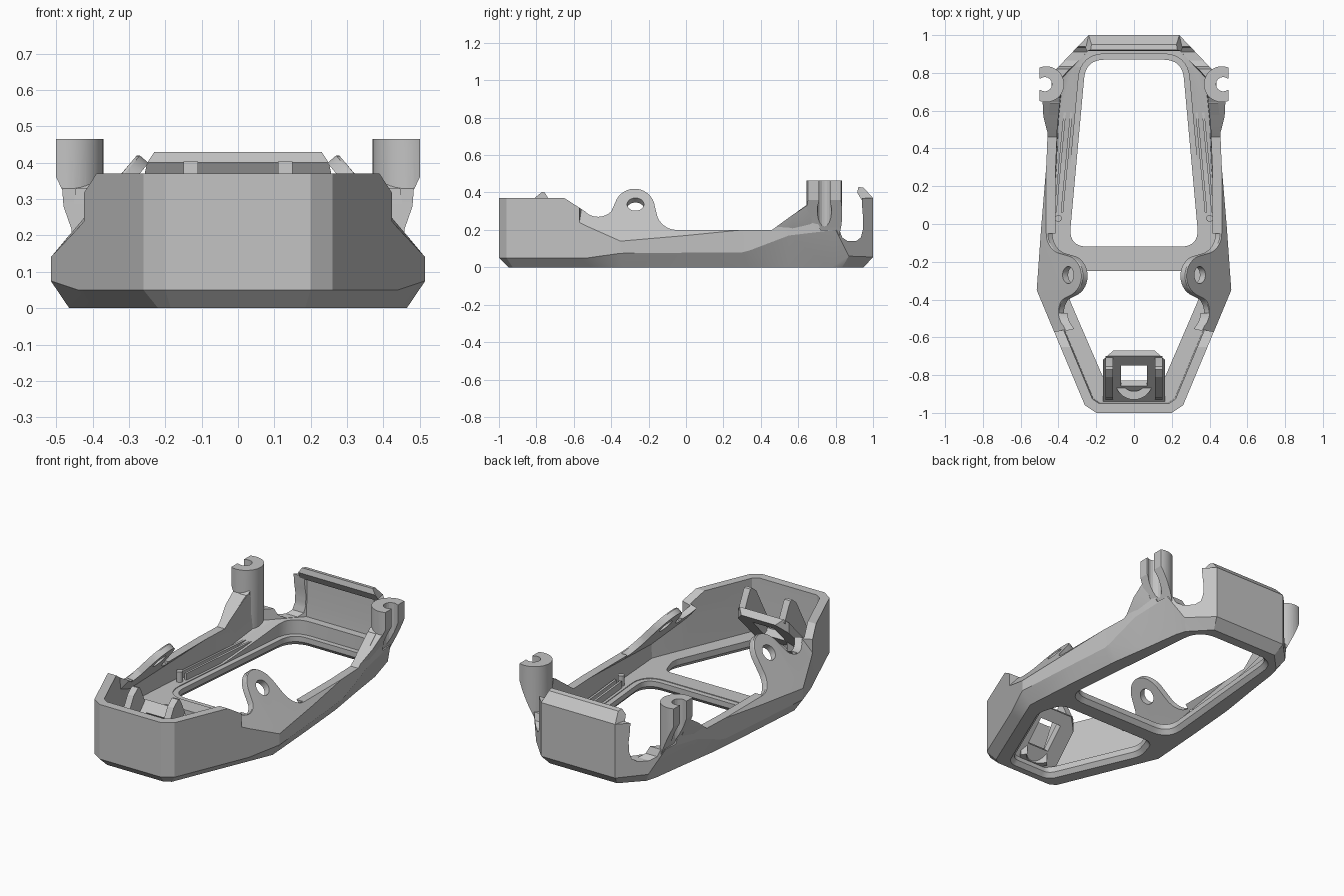
import bpy
import bmesh
import math
from mathutils import Vector

if "Cube" in bpy.data.objects:
    bpy.data.objects.remove(bpy.data.objects["Cube"])

grey = bpy.data.materials.new("plain grey")
grey.use_nodes = True
grey.diffuse_color = (0.55, 0.55, 0.55, 1)
grey.node_tree.nodes["Principled BSDF"].inputs["Base Color"].default_value = grey.diffuse_color
parts = []


def loft(name, rings, keep=True):
    """Closed solid through rings of equal length."""
    bm = bmesh.new()
    loops = [[bm.verts.new(p) for p in ring] for ring in rings]
    n = len(loops[0])
    for low, high in zip(loops, loops[1:]):
        for i in range(n):
            j = (i + 1) % n
            bm.faces.new((low[i], low[j], high[j], high[i]))
    bm.faces.new(loops[0][::-1])
    bm.faces.new(loops[-1])
    bmesh.ops.recalc_face_normals(bm, faces=bm.faces)
    bmesh.ops.triangulate(bm, faces=bm.faces)
    mesh = bpy.data.meshes.new(name)
    bm.to_mesh(mesh)
    bm.free()
    mesh.materials.append(grey)
    obj = bpy.data.objects.new(name, mesh)
    bpy.context.collection.objects.link(obj)
    if keep:
        parts.append(obj)
    return obj


def prism(name, pts, axis, a, b, keep=True):
    place = {"x": lambda p, t: (t, p[0], p[1]),
             "y": lambda p, t: (p[0], t, p[1]),
             "z": lambda p, t: (p[0], p[1], t)}[axis]
    return loft(name, [[place(p, t) for p in pts] for t in (a, b)], keep)


def boolean(obj, tool, operation="DIFFERENCE"):
    mod = obj.modifiers.new("cut", "BOOLEAN")
    mod.operation, mod.object, mod.solver = operation, tool, "EXACT"
    bpy.context.view_layer.objects.active = obj
    bpy.ops.object.modifier_apply(modifier=mod.name)
    bpy.data.objects.remove(tool)


def mirror(obj):
    obj.modifiers.new("mirror", "MIRROR")


def arc(cx, cy, r, start, end, n=12):
    angles = [math.radians(start + (end - start) * i / n) for i in range(n + 1)]
    return [(cx + r * math.cos(t), cy + r * math.sin(t)) for t in angles]


def inset(pts, d):
    """Offset a counter-clockwise outline inwards."""
    out = []
    for i, p in enumerate(pts):
        p = Vector(p)
        e = (p - Vector(pts[i - 1])).normalized()
        f = (Vector(pts[(i + 1) % len(pts)]) - p).normalized()
        m, n = Vector((-e.y, e.x)), Vector((-f.y, f.x))
        out.append(p + (m + n) * d / (1 + m.dot(n)))
    return out


def rounded(pts, r, n=8):
    out = []
    for i, p in enumerate(pts):
        p = Vector(p)
        a = p + (Vector(pts[i - 1]) - p).normalized() * r
        b = p + (Vector(pts[(i + 1) % len(pts)]) - p).normalized() * r
        for k in range(n + 1):
            t = k / n
            out.append(a * (1 - t) ** 2 + p * 2 * t * (1 - t) + b * t * t)
    return out


# Outline stations: x, y, lower chamfer height, upper edge height, leaning wall, floor height
LEAN, TOP = 0.845, 0.5
stations = [(0.2, -1, .05, .25, 0, .06), (0.26, -.96, .05, .25, 0, .06),
            (.423, -.57, .05, .24, 0, .06), (.44, -.53, .05, .22, 1, .06),
            (.515, -.35, .075, .14, 1, .06), (.49, 0, .078, .17, 1, .06),
            (.465, .3, .08, .2, 1, .06), (.463, .34, .09, .2, 0, .06),
            (.455, .55, .17, .21, 0, .09), (.43, .8, .2, .22, 0, .138),
            (.364, .87, .06, .22, 0, .138), (.24, 1, .055, .22, 0, .138)]
full = stations + [(-x, *rest) for x, *rest in reversed(stations)]
outline = [(s[0], s[1]) for s in full]
crown = [(math.copysign(abs(x) - lean * LEAN * (TOP - z), x), y)
         for x, y, _, z, lean, _ in full]
lower = [s[2] for s in full]
upper = [s[3] for s in full]
floor = [s[5] for s in full]


def ring(pts, heights):
    return [(p[0], p[1], h) for p, h in zip(pts, heights)]


def flat(pts, z):
    return ring(pts, [z] * len(pts))


# Main frame, its base drawn in further where the lower chamfer is tall
base = [(p[0] - math.copysign(.3 * max(0, h - .08), p[0]), p[1])
        for p, h in zip(inset(outline, .05), lower)]
frame = loft("frame", [flat(base, 0), ring(outline, lower),
                       ring(outline, upper), flat(crown, TOP)])

# Side silhouette: front wall, lugs, low rails, post ramps, rear gaps
lug = arc(-.275, .31, .11, 150, 20, 16) + arc(-.05, .31, .11, 200, 270)
edge = [(-1.2, .37), (-.65, .37)] + arc(-.47, .37, .1, 225, 315) + lug
edge += [(.46, .2), (.64, .33), (.67, .33), (.72, .2), (.82, .2), (.835, .16), (.865, .14),
         (.91, .14), (.935, .16), (.945, .2), (.947, .26), (.942, .32), (.94, .37),
         (1.2, .37), (1.2, .9), (-1.2, .9)]
boolean(frame, prism("silhouette_cutter", edge, "x", -.8, .8, False))

# Hollow interior above the floor ledge
boolean(frame, loft("cavity_cutter", [ring(inset(outline, .055), floor),
                                      ring(inset(outline, .05), upper),
                                      flat(inset(crown, .05), TOP)], False))

# Floor openings either side of the crossbar, the rear one with a step
rear_opening = rounded([(-.345, -.12), (.345, -.12), (.255, .87), (-.255, .87)], .1)
front_opening = rounded([(-.13, -.89), (.13, -.89), (.35, -.38),
                         (.31, -.25), (-.31, -.25), (-.35, -.38)], .04)
for opening in (rear_opening, front_opening):
    rings = [flat(inset(opening, -.03), -.01), flat(opening, .025), flat(opening, .15)]
    boolean(frame, loft("opening_cutter", rings, False))
step = inset(rear_opening, -.03)
boolean(frame, prism("step_cutter", step, "z", .056, .19, False))

# Lug rims squared to their leaning faces, and holes through them
rim = arc(-.47, .37, .1, 270, 315) + lug + [(-.05, .6), (-.47, .6)]
for side in (-1, 1):
    normal = Vector((side, 0, LEAN)).normalized()
    face = [Vector((side * (.515 - LEAN * (z - .13)), y, z)) for y, z in rim]
    boolean(frame, loft("rim_cutter", [[p + normal * t for p in face] for t in (-.11, .1)], False))
    bpy.ops.mesh.primitive_cylinder_add(vertices=32, radius=.045, depth=.3,
                                        location=(side * .335, -.27, .325),
                                        rotation=(0, side * math.atan2(1, LEAN), 0))
    boolean(frame, bpy.context.object)

# Rear wall lip with tapered ends
lip_section = [(.24, 1, .37), (.225, .95, .425), (.23, .922, .43), (.25, .915, .40),
               (.26, .942, .355), (.25, .97, .34)]
loft("rear_lip", [[(side * x, y, z) for x, y, z in lip_section] for side in (-1, 1)])

# Rear posts: cropped cylinders with an outward slot
post = prism("rear_post", arc(.465, .74, .095, 0, 350, 35), "z", .05, .465)
crop = [(.3, .1), (.37, .1), (.4, .14), (.43, .21), (.5, .36), (.5, .6), (.3, .6)]
boolean(post, prism("crop_cutter", crop, "y", .5, 1, False), "INTERSECT")
slot = [(.6, .77)] + arc(.472, .74, .038, 52, 308) + [(.6, .71)]
boolean(post, prism("slot_cutter", slot, "z", .21, .6, False))
mirror(post)

# Flared ramps in front of the posts
ramp = loft("post_ramp", [[(.41, .46, .2), (.452, .46, .2), (.452, .46, .17), (.41, .46, .12)],
                          [(.4, .57, .28), (.48, .57, .28), (.45, .57, .2), (.4, .57, .12)],
                          [(.39, .67, .345), (.485, .67, .345), (.435, .67, .21), (.39, .67, .13)]])
mirror(ramp)

# Twin slot rails and end pins on the side ledges
for name, shift in (("inner_rail", 0), ("outer_rail", .035)):
    rail = prism(name, [(.375 + shift, .06), (.388 + shift, .06),
                        (.338 + shift, .59), (.325 + shift, .59)], "z", .03, .1)
    mirror(rail)
mirror(prism("rail_pin", arc(.4, .03, .018, 0, 345, 23), "z", .03, .12))

# Tilted sensor bracket inside the front wall
plate = prism("bracket_plate", [(-.95, .05), (-.90, .04), (-.67, .28), (-.70, .31)],
              "x", -.165, .165)
window = [(-.79, .302), (-.67, .182), (-.78, .068), (-.90, .188)]
boolean(plate, prism("window_cutter", window, "x", -.07, .07, False))
for x in (-.165, .165):
    corner = [(x * 1.1, -.66), (x * .6, -.66), (x, -.72), (x * 1.1, -.72)]
    boolean(plate, prism("corner_cutter", corner, "z", 0, .6, False))
arm = prism("bracket_arm", [(-.93, .05), (-.70, .29), (-.74, .375), (-.755, .4),
                            (-.77, .403), (-.81, .37), (-.87, .26), (-.92, .17)],
            "x", .11, .15)
mirror(arm)
cradle = arc(0, -.83, .1, 200, 340) + arc(0, -.81, .075, 340, 200)
prism("bracket_cradle", cradle, "z", .05, .135)

# Shading
bpy.ops.object.select_all(action="DESELECT")
for obj in parts:
    obj.select_set(True)
bpy.context.view_layer.objects.active = frame
bpy.ops.object.shade_smooth_by_angle(angle=math.radians(20))
